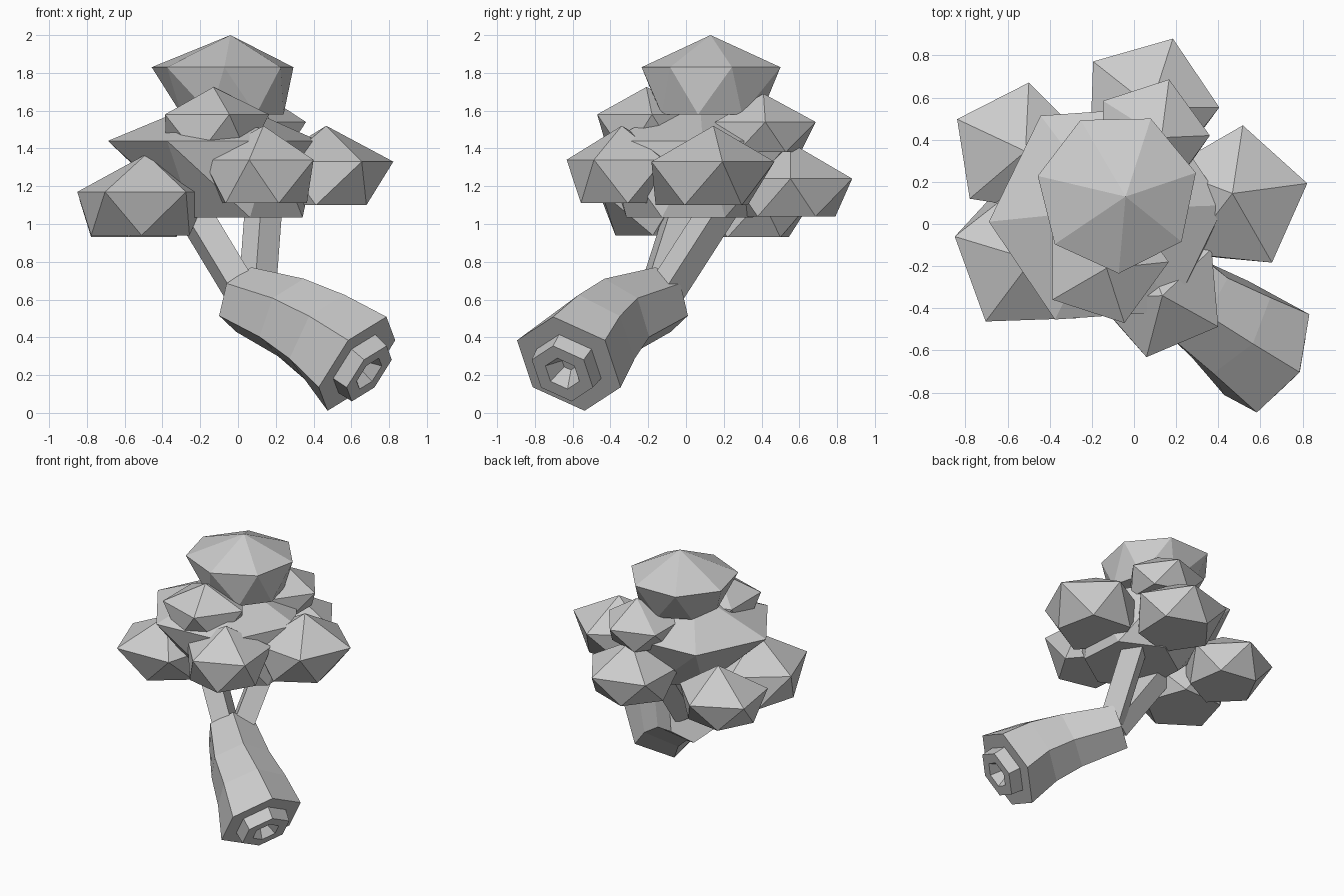
import bpy, bmesh
from math import cos, sin, radians, tau
from mathutils import Vector

cube = bpy.data.objects.get("Cube")
if cube:
    bpy.data.objects.remove(cube, do_unlink=True)

grey = bpy.data.materials.new("plain_grey")
grey.use_nodes = True
colour = (0.6, 0.6, 0.6, 1)
grey.diffuse_color = colour
grey.node_tree.nodes["Principled BSDF"].inputs["Base Color"].default_value = colour


def finish(name, bm):
    bmesh.ops.recalc_face_normals(bm, faces=bm.faces[:])
    mesh = bpy.data.meshes.new(name)
    bm.to_mesh(mesh)
    bm.free()
    mesh.materials.append(grey)
    bpy.context.collection.objects.link(bpy.data.objects.new(name, mesh))


def ring(bm, centre, axis, radius, sides):
    """Polygon across an axis, with one corner pointing up."""
    axis = Vector(axis).normalized()
    up = Vector((0, 0, 1))
    up = (up - axis * up.dot(axis)).normalized()
    side = axis.cross(up)
    turns = [tau * i / sides for i in range(sides)]
    return [bm.verts.new(Vector(centre) + (up * cos(a) + side * sin(a)) * radius)
            for a in turns]


def loft(name, sections, sides):
    """Skin a row of (centre, axis, radius) sections and cap both ends."""
    bm = bmesh.new()
    rings = [ring(bm, *s, sides) for s in sections]
    for lower, upper in zip(rings, rings[1:]):
        for i in range(sides):
            j = (i + 1) % sides
            bm.faces.new((lower[i], lower[j], upper[j], upper[i]))
    bm.faces.new(rings[0])
    bm.faces.new(rings[-1])
    finish(name, bm)


def foliage(name, apex, middle, radius, start, base, taper=0.78, sides=5):
    """Faceted clump: a peak, a wide ring and a narrower, twisted base."""
    bm = bmesh.new()
    bm.verts.new(apex)
    for (x, y, z), r, twist in ((middle, radius, 0), (base, radius * taper, 0.5)):
        for i in range(sides):
            a = radians(start) + tau * (i + twist) / sides
            bm.verts.new((x + r * cos(a), y + r * sin(a), z))
    bmesh.ops.convex_hull(bm, input=bm.verts[:])
    finish(name, bm)


# Bent six-sided trunk, ending in a stub with a hollow
base = Vector((0.63, -0.62, 0.26))
out = Vector((0.72, -0.385, -0.58)).normalized()
tip = base + out * 0.09
loft("trunk", [
    ((0.03, -0.12, 0.6), (0.65, -0.65, -0.3), 0.18),
    ((0.28, -0.37, 0.505), (0.66, -0.6, -0.4), 0.225),
    ((0.46, -0.49, 0.4), (0.69, -0.52, -0.5), 0.26),
    (base, out, 0.305),
    (base, out, 0.19),
    (tip, out, 0.18),
    (tip, out, 0.1),
    (base, out, 0.04),
], 6)

# Square branches
for name, start, end in (
    ("right_branch", Vector((0.03, -0.17, 0.62)), Vector((-0.29, 0.0, 1.15))),
    ("left_branch", Vector((0.1, -0.12, 0.62)), Vector((0.14, 0.22, 1.15))),
):
    loft(name, [(start, end - start, 0.1), (end, end - start, 0.1)], 4)

# Foliage clumps: peak, ring centre, ring radius, first corner angle, base centre
foliage("crown_foliage", (-0.04, 0.13, 2), (-0.08, 0.15, 1.83), 0.385, 14,
        (-0.03, 0.12, 1.58), 0.72, 7)
foliage("middle_foliage", (-0.11, 0.07, 1.68), (-0.13, 0.05, 1.44), 0.56, 124,
        (0.04, 0.02, 1.035), 0.6, 6)
foliage("upper_front_foliage", (-0.13, -0.21, 1.725), (-0.14, -0.18, 1.58), 0.305, -72,
        (-0.14, -0.18, 1.36))
foliage("upper_back_foliage", (0.13, 0.41, 1.69), (0.08, 0.42, 1.54), 0.28, 72,
        (0.08, 0.4, 1.38))
foliage("front_foliage", (0.135, -0.34, 1.52), (0.13, -0.325, 1.34), 0.315, 257,
        (0.12, -0.33, 1.11))
foliage("left_foliage", (0.467, 0.145, 1.52), (0.48, 0.12, 1.33), 0.35, 12,
        (0.44, 0.1, 1.1), 0.75)
foliage("back_foliage", (0.08, 0.555, 1.43), (0.07, 0.565, 1.24), 0.335, 70,
        (0.07, 0.54, 1.04))
foliage("back_right_foliage", (-0.515, 0.345, 1.32), (-0.55, 0.35, 1.13), 0.325, 81,
        (-0.54, 0.33, 0.93), 0.74)
foliage("front_right_foliage", (-0.485, -0.17, 1.37), (-0.5, -0.16, 1.17), 0.365, 164,
        (-0.52, -0.1, 0.94), 0.75)
